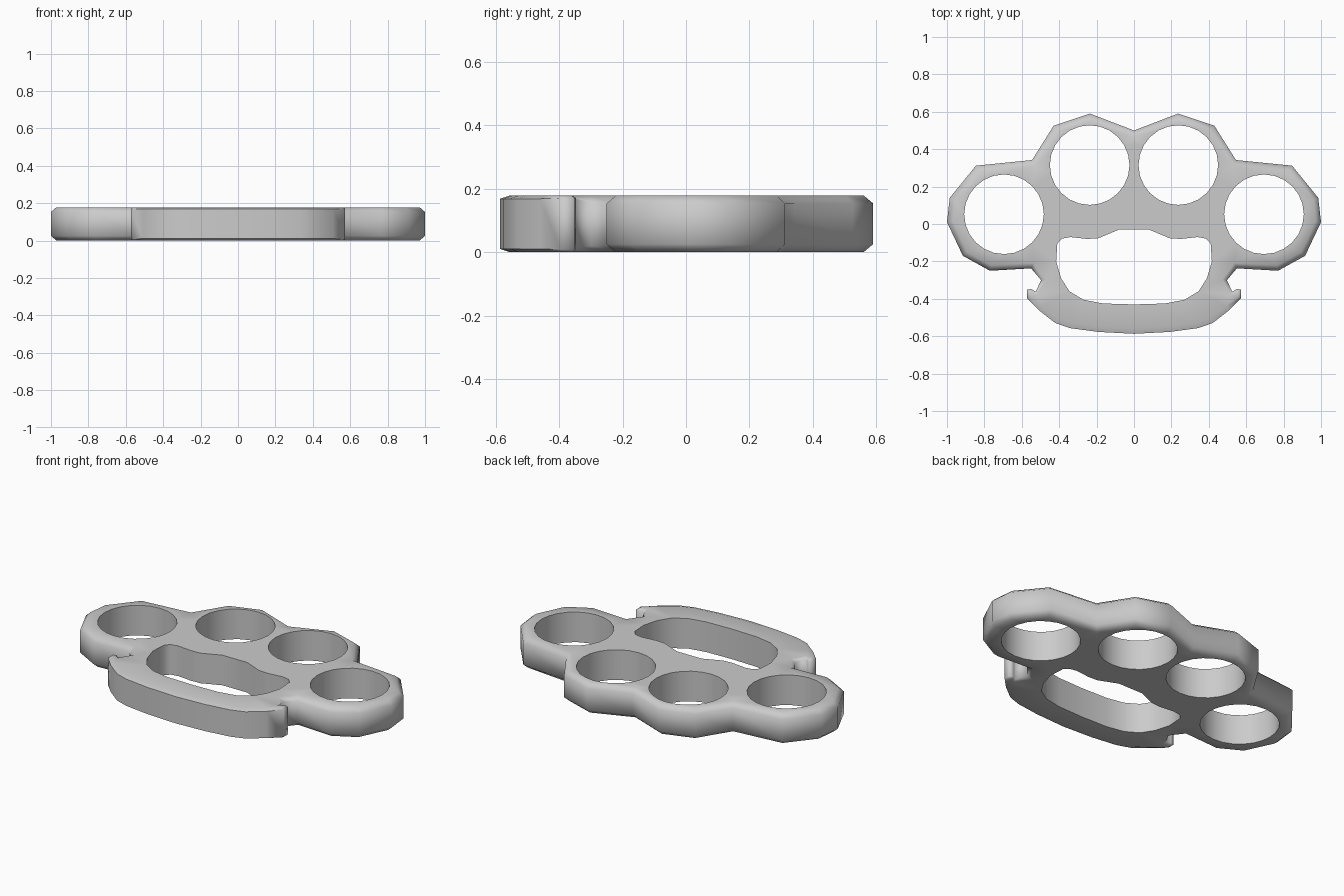
import bpy, bmesh, math
from mathutils import Vector

if "Cube" in bpy.data.objects:
    bpy.data.objects.remove(bpy.data.objects["Cube"])

H = 0.178

# half outline: x, y, bevel inset, bevel height
half = [
    (0, 0.50, .028, .025), (0.235, 0.59, .028, .025), (0.43, 0.525, .028, .025),
    (0.545, 0.342, .028, .025), (0.845, 0.312, .028, .025), (0.985, 0.14, .028, .025),
    (1.0, 0.01, .028, .025), (0.915, -0.17, .028, .025), (0.77, -0.25, .028, .025),
    (0.55, -0.237, .028, .025), (0.497, -0.30, .022, .02), (0.525, -0.362, .012, .01),
    (0.55, -0.347, .01, .008), (0.573, -0.352, .01, .008), (0.573, -0.395, .015, .008),
    (0.51, -0.46, .025, .01), (0.42, -0.53, .03, .01), (0.34, -0.557, .03, .01),
    (0.19, -0.577, .03, .01), (0, -0.587, .03, .01)]
palm = [
    (0, -0.03), (0.08, -0.03), (0.14, -0.055), (0.19, -0.076), (0.25, -0.08),
    (0.34, -0.07), (0.385, -0.078), (0.41, -0.105), (0.416, -0.20), (0.39, -0.29),
    (0.345, -0.36), (0.27, -0.405), (0.165, -0.425), (0, -0.43)]


def mirrored(points):
    return points + [(-p[0],) + tuple(p[1:]) for p in reversed(points[1:-1])]


def circle(cx, cy, r, n=24):
    return [(cx + r * math.cos(2 * math.pi * i / n),
             cy + r * math.sin(2 * math.pi * i / n)) for i in range(n)]


def inset(points):
    # mitred offset of a clockwise outline towards its inside
    out = []
    n = len(points)
    for i, p in enumerate(points):
        c = Vector(p[:2])
        d1 = (c - Vector(points[i - 1][:2])).normalized()
        d2 = (Vector(points[(i + 1) % n][:2]) - c).normalized()
        n1, n2 = Vector((d1.y, -d1.x)), Vector((d2.y, -d2.x))
        m = (n1 + n2) / max(1 + n1.dot(n2), 0.6)
        out.append(c + m * p[2])
    return out


bm = bmesh.new()


def ring(points, heights):
    return [bm.verts.new((p[0], p[1], z)) for p, z in zip(points, heights)]


def bridge(a, b):
    n = len(a)
    for i in range(n):
        j = (i + 1) % n
        bm.faces.new((a[i], a[j], b[j], b[i]))


def loop_edges(r):
    return [bm.edges.get((r[i - 1], r[i])) for i in range(len(r))]


# bevelled outer wall
outer = mirrored(half)
inner = inset(outer)
n = len(outer)
rings = [ring(inner, [0] * n),
         ring(outer, [p[3] for p in outer]),
         ring(outer, [H - p[3] for p in outer]),
         ring(inner, [H] * n)]
for a, b in zip(rings, rings[1:]):
    bridge(a, b)
bottom, top = loop_edges(rings[0]), loop_edges(rings[-1])

# finger holes and palm opening, with straight walls
holes = [mirrored(palm)]
for s in (-1, 1):
    holes += [circle(s * 0.237, 0.315, 0.213), circle(s * 0.695, 0.052, 0.213)]
for h in holes:
    lo, hi = ring(h, [0] * len(h)), ring(h, [H] * len(h))
    bridge(lo, hi)
    bottom += loop_edges(lo)
    top += loop_edges(hi)

# flat top and bottom faces around the holes
for edges, z in ((bottom, -1), (top, 1)):
    bmesh.ops.triangle_fill(bm, edges=edges, use_beauty=True, normal=(0, 0, z))
bmesh.ops.recalc_face_normals(bm, faces=bm.faces[:])

mesh = bpy.data.meshes.new("knuckle_plate")
bm.to_mesh(mesh)
bm.free()
plate = bpy.data.objects.new("knuckle_plate", mesh)
bpy.context.collection.objects.link(plate)
bpy.context.view_layer.objects.active = plate
plate.select_set(True)
bpy.ops.object.shade_smooth_by_angle(angle=math.radians(60))
